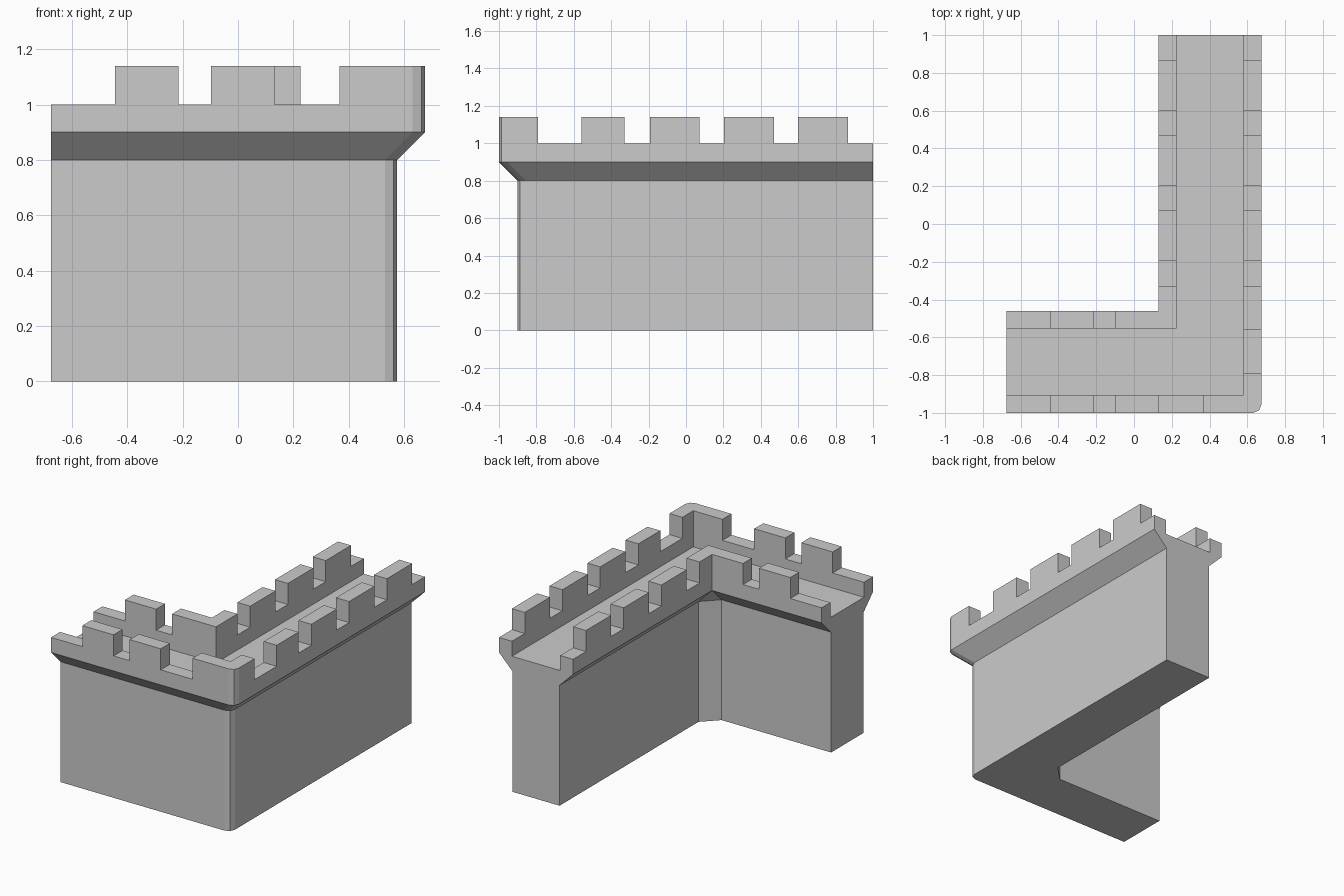
import bpy, bmesh

if "Cube" in bpy.data.objects:
    bpy.data.objects.remove(bpy.data.objects["Cube"])

X0, Y1 = -0.675, 1.0          # the two open ends of the L


def loft(name, rings):
    """Solid from stacked outlines: rings = [(z, [(x, y), ...]), ...]"""
    bm = bmesh.new()
    loops = [[bm.verts.new((x, y, z)) for x, y in pts] for z, pts in rings]
    n = len(loops[0])
    for a, b in zip(loops, loops[1:]):
        for i in range(n):
            j = (i + 1) % n
            bm.faces.new((a[i], a[j], b[j], b[i]))
    bm.faces.new(loops[0][::-1])
    bm.faces.new(loops[-1])
    bmesh.ops.remove_doubles(bm, verts=bm.verts[:], dist=1e-5)
    bmesh.ops.recalc_face_normals(bm, faces=bm.faces[:])
    me = bpy.data.meshes.new(name)
    bm.to_mesh(me)
    bm.free()
    ob = bpy.data.objects.new(name, me)
    bpy.context.collection.objects.link(ob)
    return ob


def outline(out, inner):
    """L footprint with a two-facet rounded outer corner."""
    ox, oy = out
    (ax, ay), (bx, by) = inner
    return [(X0, oy), (ox - .045, oy), (ox - .013, oy + .013), (ox, oy + .045),
            (ox, Y1), (ax, Y1), (ax, ay), (bx, by), (X0, by)]


def cut(target, cutter):
    mod = target.modifiers.new("cut", 'BOOLEAN')
    mod.operation = 'DIFFERENCE'
    mod.solver = 'EXACT'
    mod.object = cutter
    bpy.context.view_layer.objects.active = target
    bpy.ops.object.modifier_apply(modifier=mod.name)
    bpy.data.objects.remove(cutter)


def box_cut(target, x, y):
    pts = [(x[0], y[0]), (x[1], y[0]), (x[1], y[1]), (x[0], y[1])]
    cut(target, loft("gap_cutter", [(1.0, pts), (1.3, pts)]))


# Wall body, corbel flare and parapet block
lower = outline((.575, -.9), ((.23, -.46), (.13, -.56)))
upper = outline((.675, -1.0), ((.13, -.46), (.13, -.46)))
wall = loft("castle_corner_wall",
            [(0, lower), (.8, lower), (.9, upper), (1.14, upper)])

# Sunken walkway between the parapets
walk = [(-.9, -.905), (.58, -.905), (.58, 1.2), (.225, 1.2),
        (.225, -.553), (-.9, -.553)]
cut(wall, loft("walkway_cutter", [(.9, walk), (1.3, walk)]))

# Gaps between merlons, through both parapets of the long arm
for y in ((.865, 1.2), (.47, .6), (.073, .203), (-.328, -.193)):
    box_cut(wall, (.05, .8), y)
# Gaps through both parapets of the short arm
for x in ((-.9, -.445), (-.215, -.097)):
    box_cut(wall, x, (-1.1, -.4))
# Outer gaps beside the corner merlon
box_cut(wall, (.5, .8), (-.79, -.558))
box_cut(wall, (.132, .366), (-1.1, -.8))
